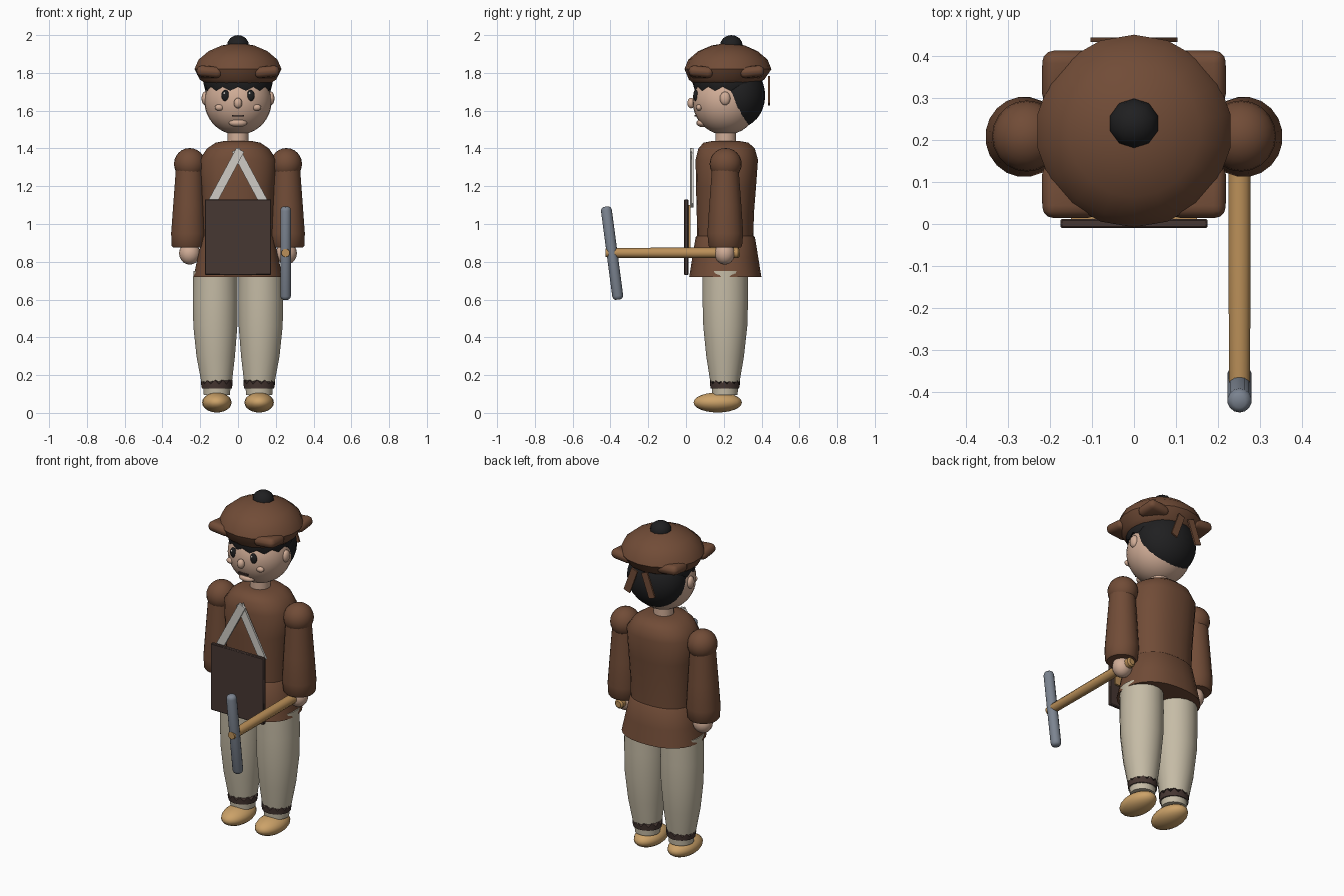
import bpy, bmesh, math
from mathutils import Vector, Matrix

if "Cube" in bpy.data.objects:
    bpy.data.objects.remove(bpy.data.objects["Cube"])


def mat(name, r, g, b):
    m = bpy.data.materials.new(name)
    m.diffuse_color = (r, g, b, 1)
    m.use_nodes = True
    m.node_tree.nodes["Principled BSDF"].inputs["Base Color"].default_value = m.diffuse_color
    return m


BROWN = mat("brown cloth", 0.165, 0.072, 0.038)
DARK = mat("dark brown", 0.062, 0.038, 0.032)
CREAM = mat("cream trousers", 0.56, 0.50, 0.38)
SKIN = mat("skin", 0.64, 0.42, 0.31)
TAN = mat("tan leather", 0.60, 0.36, 0.14)
WOOD = mat("wood", 0.50, 0.28, 0.10)
STEEL = mat("steel", 0.20, 0.23, 0.28)
PALE = mat("pale strap", 0.62, 0.60, 0.56)
BLACK = mat("black", 0.014, 0.014, 0.015)


def finish(name, bm, material, angle=40):
    bmesh.ops.recalc_face_normals(bm, faces=bm.faces)
    me = bpy.data.meshes.new(name)
    bm.to_mesh(me)
    bm.free()
    me.materials.append(material)
    ob = bpy.data.objects.new(name, me)
    bpy.context.collection.objects.link(ob)
    bpy.ops.object.select_all(action='DESELECT')
    ob.select_set(True)
    bpy.context.view_layer.objects.active = ob
    if angle:
        bpy.ops.object.shade_smooth_by_angle(angle=math.radians(angle))
    return ob


def loft(name, rings, material, n=20, power=2.0, jag=None, angle=40):
    """Stack of rings (z, cx, cy, rx, ry); jag = (ring index, height) makes a zigzag edge."""
    bm = bmesh.new()
    loops = []
    for i, (z, cx, cy, rx, ry) in enumerate(rings):
        loop = []
        for k in range(n):
            a = 2 * math.pi * (k + 0.5) / n
            c, s = math.cos(a), math.sin(a)
            x = math.copysign(abs(c) ** (2 / power), c) * rx
            y = math.copysign(abs(s) ** (2 / power), s) * ry
            dz = jag[1] * (k % 2) if jag and jag[0] == i else 0
            loop.append(bm.verts.new((cx + x, cy + y, z + dz)))
        loops.append(loop)
    for a, b in zip(loops, loops[1:]):
        for k in range(n):
            bm.faces.new((a[k], a[(k + 1) % n], b[(k + 1) % n], b[k]))
    bm.faces.new(loops[0])
    bm.faces.new(loops[-1])
    return finish(name, bm, material, angle)


def ball(name, loc, radii, material, u=20, v=12, rot=None):
    bm = bmesh.new()
    bmesh.ops.create_uvsphere(bm, u_segments=u, v_segments=v, radius=1)
    m = Matrix.Translation(loc) @ (rot or Matrix()) @ Matrix.Diagonal((*radii, 1))
    bm.transform(m)
    return finish(name, bm, material, 60)


def box(name, loc, size, material, rot=None, bevel=0, segs=2):
    bm = bmesh.new()
    bmesh.ops.create_cube(bm, size=1)
    bm.transform(Matrix.Diagonal((*size, 1)))
    if bevel:
        bmesh.ops.bevel(bm, geom=bm.edges[:], offset=bevel, segments=segs,
                        profile=0.5, affect='EDGES')
    bm.transform(Matrix.Translation(loc) @ (rot or Matrix()))
    return finish(name, bm, material, 40)


def rod(name, start, end, profile, material, n=12):
    """Turned rod; profile = (fraction along, radius)."""
    length = (Vector(end) - Vector(start)).length
    ob = loft(name, [(t * length, 0, 0, r, r) for t, r in profile], material, n)
    q = (Vector(end) - Vector(start)).to_track_quat('Z', 'Y')
    ob.data.transform(Matrix.Translation(start) @ q.to_matrix().to_4x4())
    return ob


def face_y(x, z):
    return 0.21 - 0.175 * math.sqrt(max(0, 1 - (x / 0.18) ** 2 - ((z - 1.65) / 0.18) ** 2))


CY = 0.21
# Tunic: upper body and flared skirt
loft("tunic_body", [(0.90, 0, 0.208, 0.185, 0.150), (1.05, 0, 0.208, 0.190, 0.152),
                    (1.20, 0, 0.212, 0.197, 0.160), (1.34, 0, 0.216, 0.205, 0.166),
                    (1.40, 0, 0.215, 0.165, 0.150), (1.43, 0, 0.212, 0.120, 0.120),
                    (1.44, 0, 0.21, 0.07, 0.07)], BROWN, 28, 2.3)
loft("tunic_skirt", [(0.72, 0, 0.208, 0.237, 0.192), (0.82, 0, 0.208, 0.215, 0.176),
                     (0.93, 0, 0.208, 0.190, 0.158), (0.94, 0, 0.208, 0.180, 0.148)],
     BROWN, 28, 2.3)

for side, s in (("left", -1), ("right", 1)):
    # Legs, cuffs and shoes
    loft(side + "_trouser_leg",
         [(0.13, s * .112, .206, .077, .073), (0.30, s * .118, .207, .103, .101),
          (0.46, s * .12, .208, .118, .118), (0.60, s * .12, .208, .120, .122),
          (0.75, s * .12, .208, .118, .122)], CREAM, 20)
    loft(side + "_ankle_band", [(0.095, s * .112, .206, .070, .068),
                                (0.135, s * .112, .206, .073, .070)], CREAM, 20)
    loft(side + "_fringed_cuff", [(0.130, s * .112, .206, .080, .076),
                                  (0.152, s * .112, .206, .084, .080)],
         DARK, 24, jag=(1, 0.022))
    ball(side + "_shoe", (s * .112, .168, .055), (.078, .128, .053), TAN, 20, 12)
    # Arms
    ball(side + "_shoulder", (s * .256, CY, 1.318), (.083, .085, .084), BROWN)
    loft(side + "_sleeve",
         [(0.875, s * .264, .208, .080, .082), (0.885, s * .264, .208, .088, .090),
          (0.95, s * .262, .208, .093, .096), (1.10, s * .260, .208, .084, .086),
          (1.26, s * .258, .208, .074, .074), (1.33, s * .257, .208, .070, .070)], BROWN)
    ball(side + "_hand", (s * .256, .205, .845), (.056, .054, .060), SKIN, 16, 10)
    # Ears, eyes and cheeks
    ball(side + "_ear", (s * .175, .207, 1.665), (.018, .028, .036), SKIN, 12, 8)
    ball(side + "_eye", (s * .067, face_y(.067, 1.68) + .002, 1.68), (.021, .012, .030),
         BLACK, 14, 10)
    ball(side + "_eye_glint", (s * .067 - .005, face_y(.067, 1.69) - .009, 1.692),
         (.006, .004, .007), PALE, 8, 6)
    ball(side + "_cheek", (s * .099, face_y(.099, 1.617) + .002, 1.617),
         (.024, .016, .017), SKIN, 12, 8)
    # Crossed chest straps
    tilt = Matrix.Rotation(s * -math.atan2(0.15, 0.28), 4, 'Y')
    box(side + "_strap", (s * .067, .030 + s * .004, 1.245), (.046, .012, .335), PALE, tilt)
    # Ribbons at the back of the hat
    splay = Matrix.Rotation(s * -0.35, 4, 'Y')
    box(side + "_hat_ribbon", (s * .058, .440, 1.705), (.042, .010, .15), BROWN, splay)
    # Four soft hat corners
    for end, t in (("front", -1), ("back", 1)):
        lift = Matrix.Rotation(s * -0.1, 4, 'Y') @ Matrix.Rotation(t * 0.1, 4, 'X')
        box(side + "_" + end + "_hat_corner", (s * .152, .214 + t * .135, 1.803),
            (.135, .130, .058), BROWN, lift, 0.027, 3)

# Head
loft("neck", [(1.40, 0, .21, .056, .056), (1.52, 0, .21, .056, .056)], SKIN, 16)
ball("head", (0, CY, 1.65), (.178, .175, .178), SKIN, 28, 18)
ball("nose", (0, .027, 1.640), (.022, .020, .028), SKIN, 12, 8)
ball("chin", (0, .085, 1.535), (.05, .03, .022), SKIN, 14, 8)
box("mouth", (0, face_y(0, 1.572), 1.572), (.062, .014, .008), DARK)
ball("back_hair", (0, .272, 1.68), (.174, .147, .172), BLACK, 24, 16)
loft("hair_fringe", [(1.705, 0, .215, .174, .172), (1.745, 0, .215, .184, .180),
                     (1.80, 0, .215, .17, .17)], BLACK, 26, jag=(0, 0.022))

# Hat
loft("hat", [(1.728, 0, .205, .12, .12), (1.737, 0, .208, .165, .160),
             (1.765, 0, .215, .205, .200), (1.82, 0, .222, .234, .230),
             (1.87, 0, .222, .212, .210), (1.915, 0, .222, .158, .157),
             (1.945, 0, .224, .088, .088), (1.955, 0, .226, .03, .03)], BROWN, 18)
ball("hat_knob", (0, .24, 1.945), (.061, .060, .055), BLACK, 10, 8)

# Front pouch board with a thin backing
box("pouch_board", (0, .001, .93), (.352, .022, .40), DARK, None, .004, 1)
box("pouch_backing", (0, .018, .98), (.30, .012, .24), WOOD)

# Hammer held in the right hand
rod("hammer_handle", (.252, .285, .847), (.252, -.425, .847),
    [(0, .018), (.012, .028), (.5, .028), (.95, .026), (1, .022)], WOOD, 10)
rod("hammer_head", (.252, -.359, .600), (.252, -.424, 1.092),
    [(0, .015), (.015, .025), (.04, .029), (.96, .029), (.985, .025), (1, .015)], STEEL, 14)
